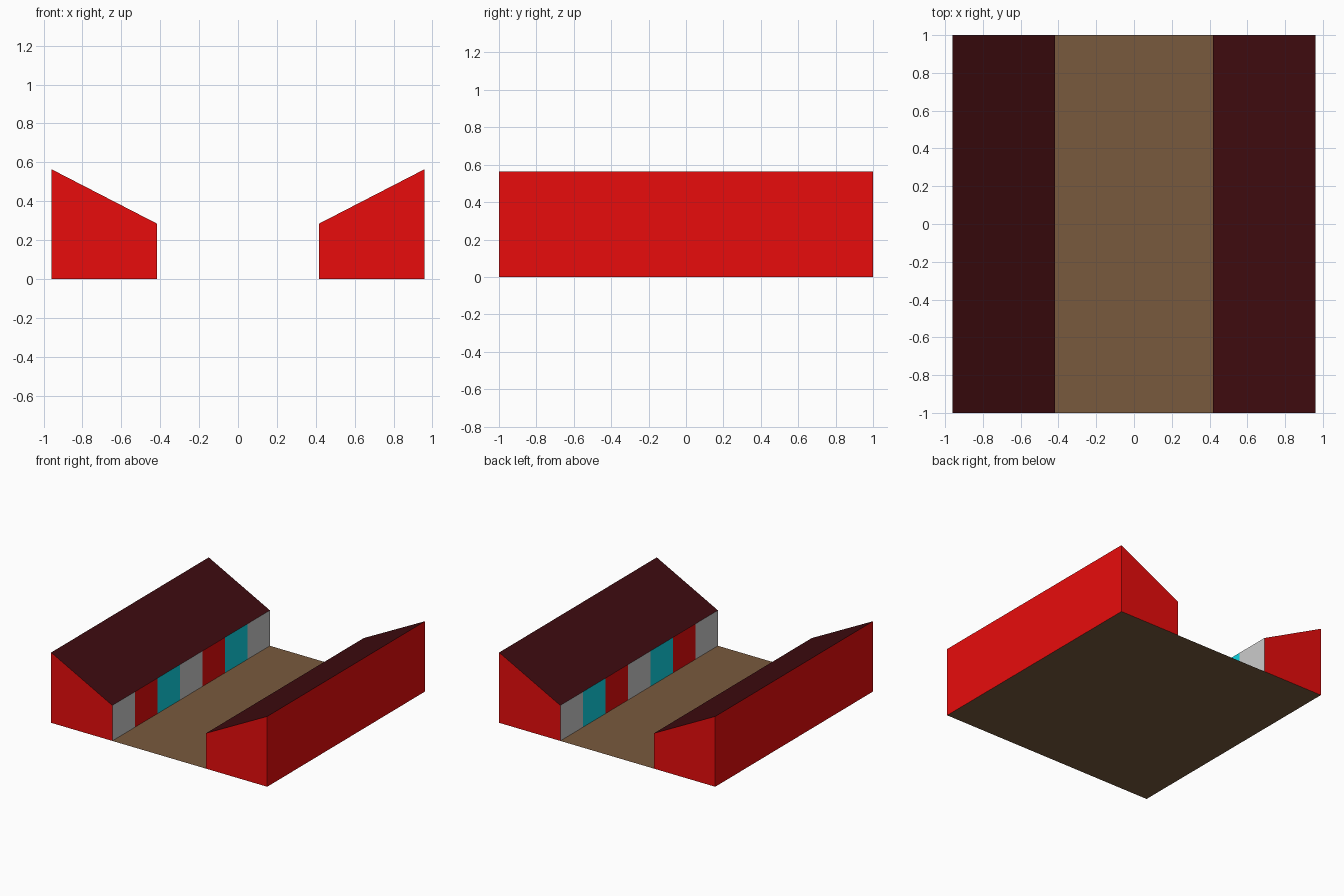
import bpy

if "Cube" in bpy.data.objects:
    bpy.data.objects.remove(bpy.data.objects["Cube"])

X_IN, X_OUT = 0.417, 0.96      # courtyard side and outer side of each hall
Z_IN, Z_OUT = 0.285, 0.565     # low and high eaves
BAYS = 7


def material(name, rgb):
    m = bpy.data.materials.new(name)
    m.diffuse_color = (*rgb, 1)
    m.use_nodes = True
    m.node_tree.nodes["Principled BSDF"].inputs["Base Color"].default_value = m.diffuse_color
    return m


RED = material("red", (0.81, 0.0036, 0.0036))
ROOF = material("dark_roof", (0.05, 0.0035, 0.005))
TEAL = material("teal", (0.005, 0.665, 0.767))
BROWN = material("brown", (0.191, 0.101, 0.048))


def panels(name, faces, mat=None, mirror=True):
    """Flat panels from corner loops, mirrored to the opposite hall."""
    verts = [p for f in faces for p in f]
    idx, n = [], 0
    for f in faces:
        idx.append(range(n, n + len(f)))
        n += len(f)
    me = bpy.data.meshes.new(name)
    me.from_pydata(verts, [], [list(i) for i in idx])
    ob = bpy.data.objects.new(name, me)
    bpy.context.collection.objects.link(ob)
    if mat:
        me.materials.append(mat)
    if mirror:
        mod = ob.modifiers.new("mirror", 'MIRROR')
        mod.use_mirror_merge = False
    return ob


# Ground slab under both halls
panels("ground", [[(-X_OUT, -1, 0), (X_OUT, -1, 0), (X_OUT, 1, 0), (-X_OUT, 1, 0)]],
       BROWN, mirror=False)

# End walls and tall outer wall
profile = [(X_IN, 0), (X_OUT, 0), (X_OUT, Z_OUT), (X_IN, Z_IN)]
front = [(x, -1, z) for x, z in profile]
back = [(x, 1, z) for x, z in reversed(profile)]
outer = [(X_OUT, -1, 0), (X_OUT, 1, 0), (X_OUT, 1, Z_OUT), (X_OUT, -1, Z_OUT)]
panels("hall_walls", [front, back, outer], RED)

# Sloping roof
panels("roof", [[(X_IN, -1, Z_IN), (X_OUT, -1, Z_OUT), (X_OUT, 1, Z_OUT), (X_IN, 1, Z_IN)]], ROOF)

# Courtyard fronts: repeating grey, red and teal bays
step = 2 / BAYS
bays = []
for i in range(BAYS):
    a, b = -1 + i * step, -1 + (i + 1) * step
    bays.append([(X_IN, b, 0), (X_IN, a, 0), (X_IN, a, Z_IN), (X_IN, b, Z_IN)])
for k, (name, mat) in enumerate([("grey_bays", None), ("red_bays", RED), ("teal_bays", TEAL)]):
    panels(name, bays[k::3], mat)
